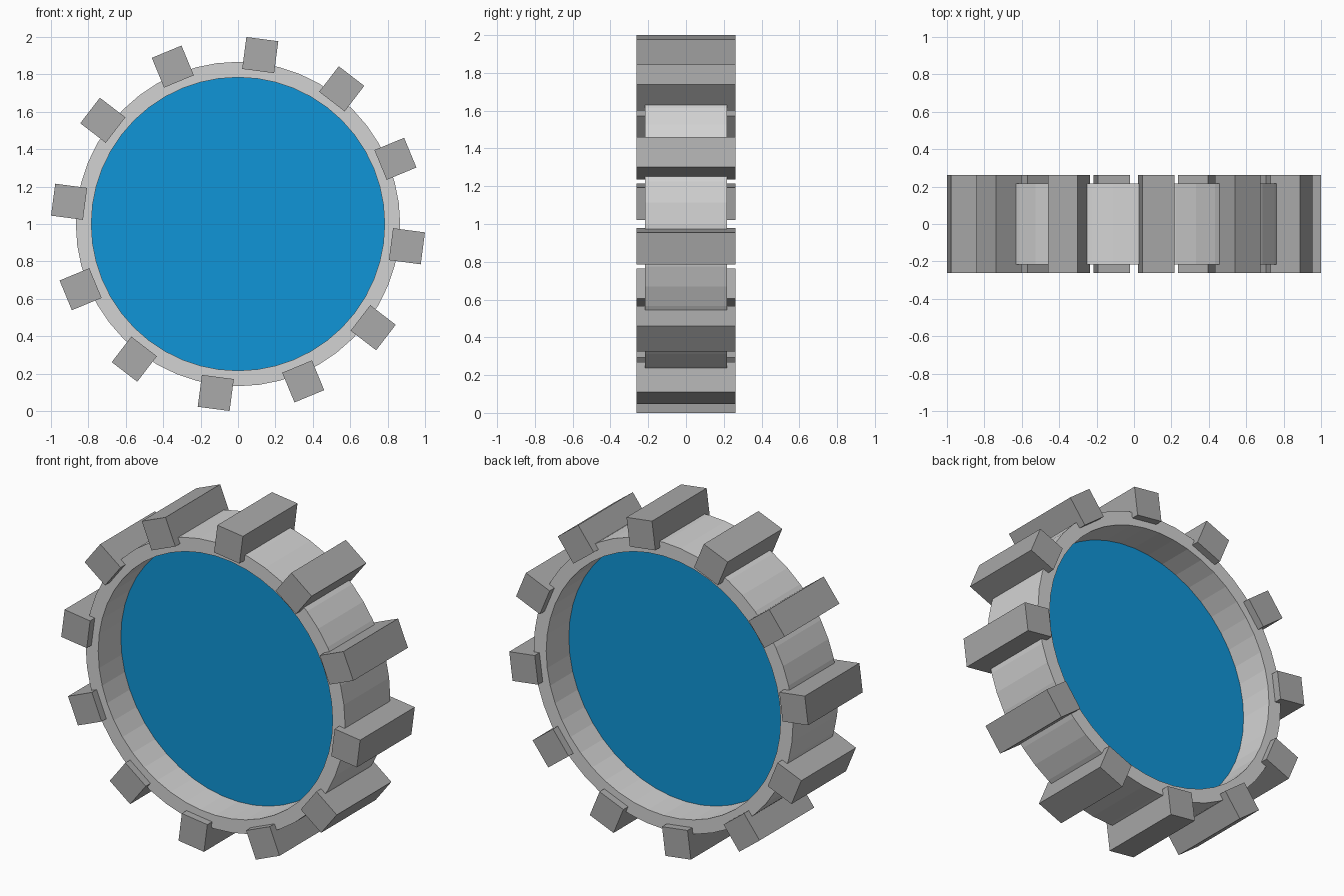
import bpy, bmesh
from math import pi, sin, cos, radians
from mathutils import Matrix, Vector

if "Cube" in bpy.data.objects:
    bpy.data.objects.remove(bpy.data.objects["Cube"], do_unlink=True)

SIDES = 48
OUTER, INNER, HALF_DEPTH = 0.867, 0.784, 0.216
BLOCKS, BLOCK_SIZE, BLOCK_LENGTH, BLOCK_RADIUS = 12, 0.172, 0.522, 0.911
CENTRE = Vector((0, 0, 1))


def material(name, rgb):
    mat = bpy.data.materials.new(name)
    mat.use_nodes = True
    mat.diffuse_color = (*rgb, 1)
    mat.node_tree.nodes["Principled BSDF"].inputs["Base Color"].default_value = (*rgb, 1)
    return mat


def add_object(name, bm, mat):
    bmesh.ops.recalc_face_normals(bm, faces=bm.faces)
    mesh = bpy.data.meshes.new(name)
    bm.to_mesh(mesh)
    bm.free()
    mesh.materials.append(mat)
    obj = bpy.data.objects.new(name, mesh)
    obj.location = CENTRE
    bpy.context.collection.objects.link(obj)
    return obj


light_grey = material("light grey", (0.65, 0.65, 0.65))
mid_grey = material("mid grey", (0.40, 0.40, 0.40))
blue = material("bright blue", (0.005, 0.30, 0.68))

# Rim: a rectangular section spun around the y axis
bm = bmesh.new()
section = [(INNER, -HALF_DEPTH), (OUTER, -HALF_DEPTH), (OUTER, HALF_DEPTH), (INNER, HALF_DEPTH)]
verts = [bm.verts.new((r, y, 0)) for r, y in section]
edges = [bm.edges.new((verts[i], verts[(i + 1) % 4])) for i in range(4)]
bmesh.ops.spin(bm, geom=verts + edges, cent=(0, 0, 0), axis=(0, 1, 0),
               angle=2 * pi, steps=SIDES, use_merge=True)
bmesh.ops.remove_doubles(bm, verts=bm.verts, dist=0.0001)
add_object("rim", bm, light_grey)

# Thin panel filling the middle of the rim
bm = bmesh.new()
bmesh.ops.create_circle(bm, cap_ends=True, segments=SIDES, radius=INNER,
                        matrix=Matrix.Rotation(pi / 2, 4, 'X'))
add_object("centre_panel", bm, blue)

# Tread blocks spaced around the rim
for i in range(BLOCKS):
    angle = radians(7.5) + i * 2 * pi / BLOCKS
    bm = bmesh.new()
    bmesh.ops.create_cube(bm, size=1)
    bmesh.ops.scale(bm, verts=bm.verts, vec=(BLOCK_SIZE, BLOCK_LENGTH, BLOCK_SIZE))
    block = add_object(f"tread_block_{i + 1}", bm, mid_grey)
    block.rotation_euler.y = angle
    block.location = CENTRE + BLOCK_RADIUS * Vector((sin(angle), 0, cos(angle)))
